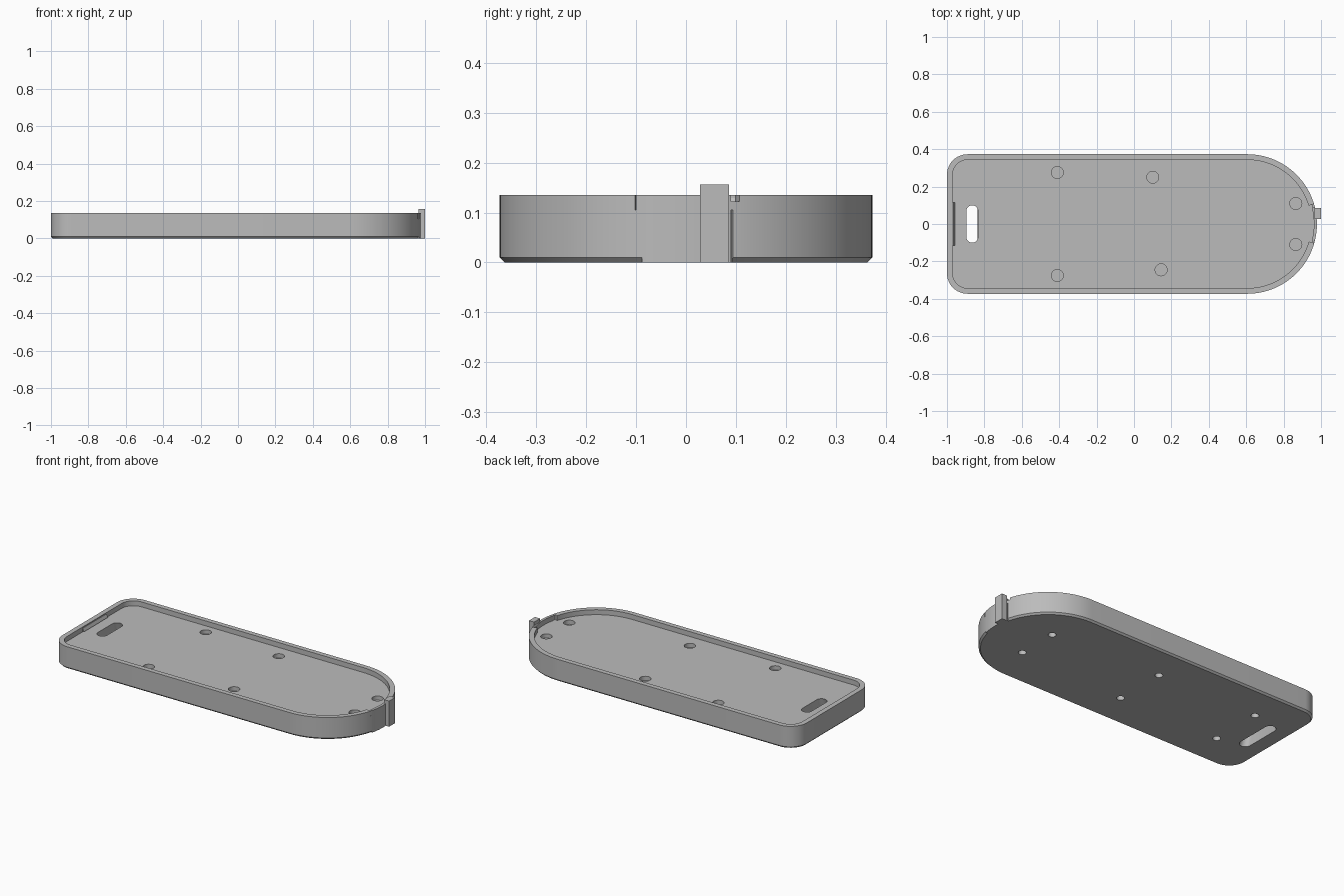
import bpy, bmesh
from math import sin, cos, pi, asin

cube = bpy.data.objects.get("Cube")
if cube:
    bpy.data.objects.remove(cube, do_unlink=True)

grey = bpy.data.materials.new("plain grey")
grey.use_nodes = True
colour = (0.5, 0.5, 0.5, 1)
grey.diffuse_color = colour
grey.node_tree.nodes["Principled BSDF"].inputs["Base Color"].default_value = colour

END_X, END_R = 0.605, 0.373     # centre and radius of the rounded end
FLOOR, RIM = 0.105, 0.135


def arc(cx, cy, r, a0, a1, n):
    return [(cx + r * cos(a0 + (a1 - a0) * i / n),
             cy + r * sin(a0 + (a1 - a0) * i / n)) for i in range(n + 1)]


def outline(inset):
    """Tray outline: round at +x, small corner radii at -x."""
    r = 0.11 - inset
    c = END_R - 0.11
    return (arc(END_X, 0, END_R - inset, -pi / 2, pi / 2, 64)
            + arc(-0.89, c, r, pi / 2, pi, 12)
            + arc(-0.89, -c, r, pi, 1.5 * pi, 12))


def capsule(x, length, width):
    r, h = width / 2, (length - width) / 2
    return arc(x, h, r, 0, pi, 12) + arc(x, -h, r, pi, 2 * pi, 12)


def loft(name, layers):
    """Closed solid through matching (outline, z) layers."""
    bm = bmesh.new()
    rings = [[bm.verts.new((x, y, z)) for x, y in pts] for pts, z in layers]
    for lo, hi in zip(rings, rings[1:]):
        for i in range(len(lo)):
            j = (i + 1) % len(lo)
            bm.faces.new((lo[i], lo[j], hi[j], hi[i]))
    bm.faces.new(rings[0][::-1])
    bm.faces.new(rings[-1])
    bmesh.ops.recalc_face_normals(bm, faces=bm.faces)
    mesh = bpy.data.meshes.new(name)
    bm.to_mesh(mesh)
    bm.free()
    mesh.materials.append(grey)
    ob = bpy.data.objects.new(name, mesh)
    bpy.context.collection.objects.link(ob)
    return ob


def prism(name, pts, z0, z1):
    return loft(name, [(pts, z0), (pts, z1)])


def box(name, x0, x1, y0, y1, z0, z1):
    return prism(name, [(x0, y0), (x1, y0), (x1, y1), (x0, y1)], z0, z1)


def activate(ob):
    bpy.ops.object.select_all(action='DESELECT')
    ob.select_set(True)
    bpy.context.view_layer.objects.active = ob


def cut(ob, cutter):
    activate(ob)
    mod = ob.modifiers.new("cut", 'BOOLEAN')
    mod.operation, mod.solver, mod.object = 'DIFFERENCE', 'EXACT', cutter
    bpy.ops.object.modifier_apply(modifier=mod.name)
    bpy.data.objects.remove(cutter, do_unlink=True)


def sector(name, r0, r1, y0, y1, z0, z1):
    """Piece of curved wall at the rounded end."""
    a0, a1 = asin(y0 / END_R), asin(y1 / END_R)
    pts = arc(END_X, 0, r1, a0, a1, 12) + arc(END_X, 0, r0, a1, a0, 12)
    return prism(name, pts, z0, z1)


# Tray body with a chamfered underside and a shallow recess
tray = loft("tray", [(outline(0.01), 0), (outline(0), 0.01), (outline(0), RIM)])
cut(tray, prism("recess", outline(0.03), FLOOR, 0.2))

# Strap slot, longer on the underside
cut(tray, loft("slot", [(capsule(-0.87, 0.28, 0.066), -0.01),
                        (capsule(-0.865, 0.19, 0.062), 0.12)]))

# Round pockets in the floor
for x, y in [(-0.41, 0.275), (-0.41, -0.275), (0.1, 0.25),
             (0.145, -0.245), (0.865, 0.11), (0.865, -0.11)]:
    cut(tray, prism("pocket", arc(x, y, 0.032, 0, 1.94 * pi, 31), FLOOR - 0.025, 0.2))

# Blind holes in the underside
for x, y in [(-0.715, 0.16), (-0.04, 0.16), (0.68, 0.125)]:
    for side in (1, -1):
        cut(tray, prism("hole", arc(x, side * y, 0.022, 0, 1.92 * pi, 23), -0.01, 0.06))

# Rim opening and latch bed at the rounded end
cut(tray, sector("rim_gap", 0.33, 0.4, -0.102, 0.107, FLOOR, 0.2))
cut(tray, sector("latch_bed", 0.36, 0.4, -0.088, 0.094, -0.01, 0.2))

# Latch: curved panel, ears and thumb post
parts = [
    tray,
    sector("latch_panel", 0.357, 0.373, -0.088, 0.09, 0, RIM),
    sector("right_ear", 0.36, 0.371, -0.101, -0.087, FLOOR, RIM),
    sector("left_ear", 0.36, 0.373, 0.088, 0.107, FLOOR, 0.122),
    box("thumb_post", 0.965, 1.0, 0.028, 0.086, 0, 0.156),
]

# Sloped catch inside the square end
parts.append(loft("catch", [
    ([(-0.975, -0.115), (-0.958, -0.115), (-0.958, 0.115), (-0.975, 0.115)], FLOOR + 0.005),
    ([(-0.975, -0.115), (-0.967, -0.115), (-0.967, 0.115), (-0.975, 0.115)], RIM - 0.006)]))

for ob in parts:
    activate(ob)
    bpy.ops.object.shade_smooth_by_angle(angle=0.5)
